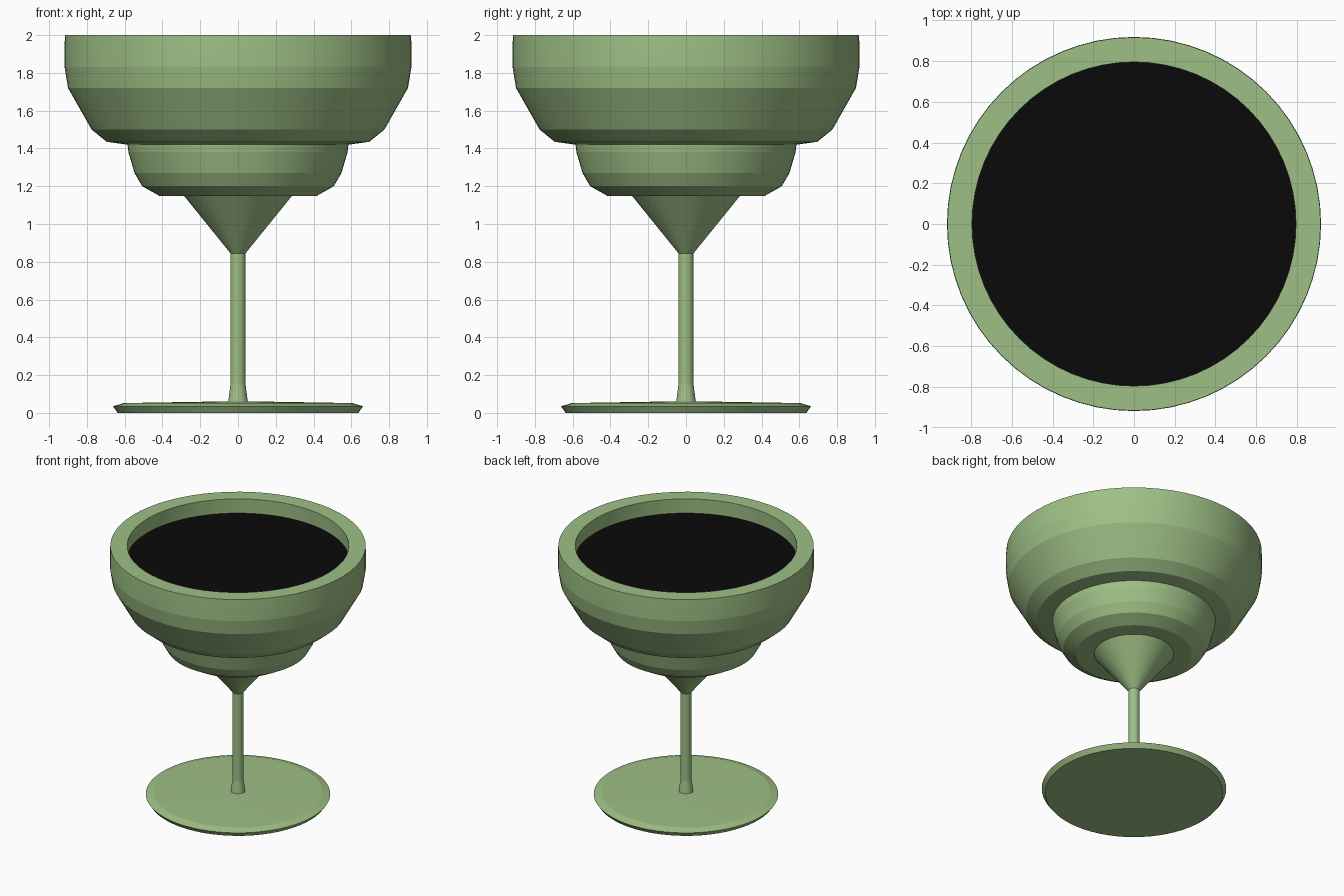
import bpy, bmesh, math

if "Cube" in bpy.data.objects:
    bpy.data.objects.remove(bpy.data.objects["Cube"])

SEGMENTS = 64


def material(name, color):
    m = bpy.data.materials.new(name)
    m.diffuse_color = color
    m.use_nodes = True
    m.node_tree.nodes["Principled BSDF"].inputs["Base Color"].default_value = m.diffuse_color
    return m


def lathe(name, profile, mat):
    """Spin a list of (radius, height) points around the z axis."""
    bm = bmesh.new()
    verts = [bm.verts.new((r, 0, z)) for r, z in profile]
    edges = [bm.edges.new(pair) for pair in zip(verts, verts[1:])]
    bmesh.ops.spin(bm, geom=verts + edges, cent=(0, 0, 0), axis=(0, 0, 1),
                   angle=math.tau, steps=SEGMENTS)
    bmesh.ops.remove_doubles(bm, verts=bm.verts[:], dist=0.0005)
    bmesh.ops.recalc_face_normals(bm, faces=bm.faces[:])
    mesh = bpy.data.meshes.new(name)
    bm.to_mesh(mesh)
    bm.free()
    mesh.materials.append(mat)
    obj = bpy.data.objects.new(name, mesh)
    bpy.context.collection.objects.link(obj)
    # Smooth around the circle, crisp between the profile bands
    bpy.ops.object.select_all(action='DESELECT')
    obj.select_set(True)
    bpy.context.view_layer.objects.active = obj
    bpy.ops.object.shade_smooth_by_angle(angle=math.radians(7))
    return obj


green = material("green_glass", (0.34, 0.525, 0.235, 1))
black = material("dark_drink", (0.003, 0.003, 0.003, 1))

# Glass: foot, stem, cone, lower cup, wide upper bowl, rim, then the inside
foot = [(0, 0), (0.637, 0), (0.662, 0.035), (0.605, 0.052), (0.13, 0.06)]
stem = [(0.052, 0.06), (0.04, 0.15), (0.04, 0.845)]
lower_cup = [(0.285, 1.148), (0.415, 1.148), (0.507, 1.2), (0.548, 1.27),
             (0.58, 1.38), (0.585, 1.42)]
upper_bowl = [(0.695, 1.435), (0.775, 1.5), (0.9, 1.72), (0.918, 1.83),
              (0.918, 1.95), (0.916, 2.0)]
inside = [(0.795, 2.0), (0.8, 1.89), (0.8, 1.83), (0.785, 1.73), (0.69, 1.57),
          (0.62, 1.53), (0.48, 1.5), (0.46, 1.36), (0.4, 1.26), (0.25, 1.24),
          (0, 1.2)]
lathe("glass", foot + stem + lower_cup + upper_bowl + inside, green)

# Drink surface just below the rim
lathe("drink", [(0, 1.885), (0.8, 1.885)], black)
